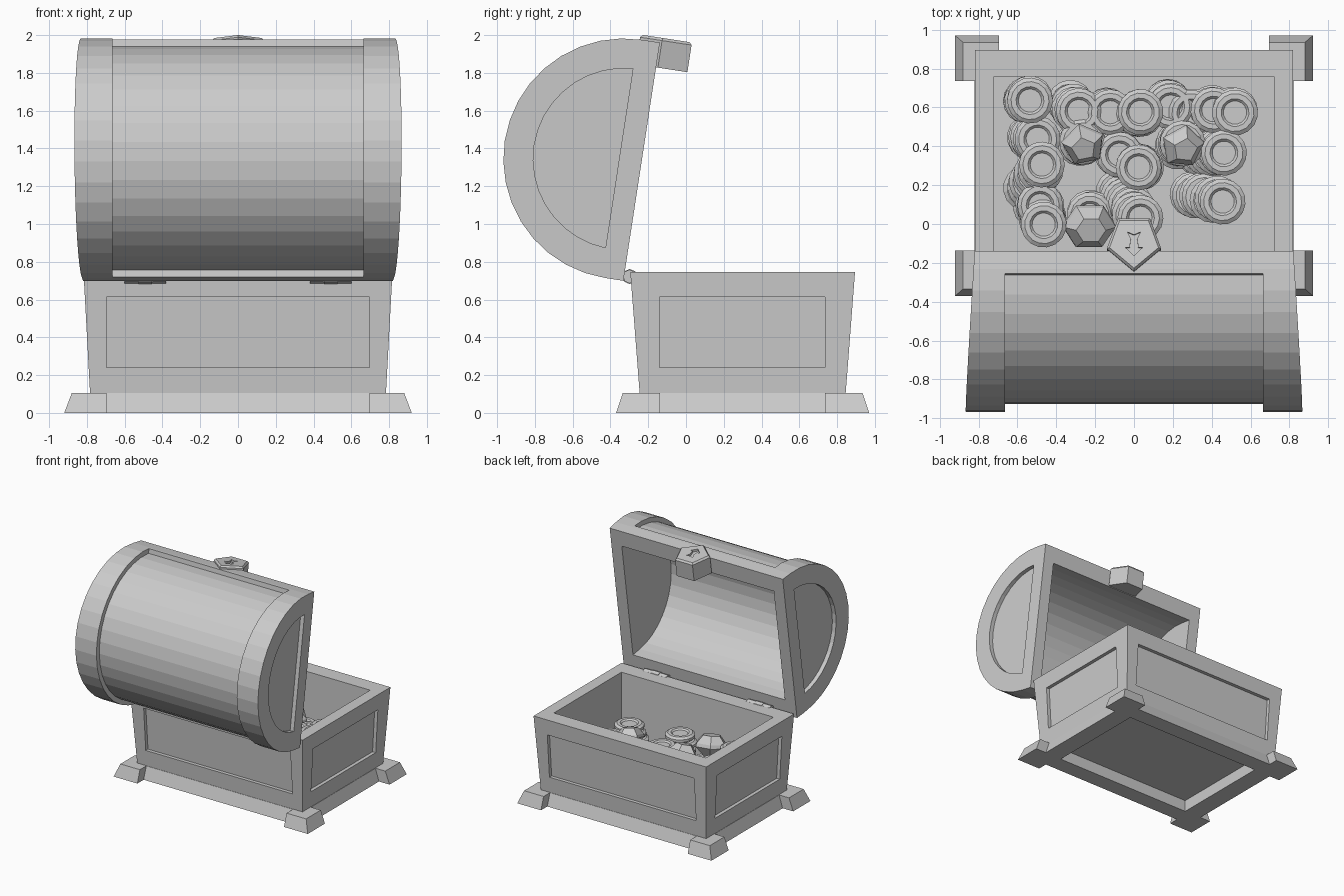
import bpy, bmesh, math, random
from mathutils import Vector

if "Cube" in bpy.data.objects:
    bpy.data.objects.remove(bpy.data.objects["Cube"])

random.seed(4)
grey = bpy.data.materials.new("plain_grey")
grey.diffuse_color = (0.6, 0.6, 0.6, 1)
grey.use_nodes = True
grey.node_tree.nodes["Principled BSDF"].inputs["Base Color"].default_value = grey.diffuse_color
CY = 0.30                      # centre of the box in y


def loft(name, loops):
    """Closed solid through equal-length loops of points."""
    bm = bmesh.new()
    rows = [[bm.verts.new(p) for p in loop] for loop in loops]
    n = len(rows[0])
    for a, b in zip(rows, rows[1:]):
        for i in range(n):
            j = (i + 1) % n
            bm.faces.new((a[i], a[j], b[j], b[i]))
    bm.faces.new(rows[0][::-1])
    bm.faces.new(rows[-1])
    bmesh.ops.recalc_face_normals(bm, faces=bm.faces)
    me = bpy.data.meshes.new(name)
    bm.to_mesh(me)
    bm.free()
    me.materials.append(grey)
    ob = bpy.data.objects.new(name, me)
    bpy.context.collection.objects.link(ob)
    return ob


def rect(x0, x1, y0, y1, z):
    return [(x0, y0, z), (x1, y0, z), (x1, y1, z), (x0, y1, z)]


def crect(hx, hy, z):
    return rect(-hx, hx, CY - hy, CY + hy, z)


def ring(r, z, n, k=1.0):
    return [(r * math.cos(2 * math.pi * i / n), k * r * math.sin(2 * math.pi * i / n), z) for i in range(n)]


def cut(ob, cutters):
    for c in cutters:
        c.hide_render = True
        m = ob.modifiers.new("cut", 'BOOLEAN')
        m.operation = 'DIFFERENCE'
        m.solver = 'EXACT'
        m.object = c
        bpy.context.view_layer.objects.active = ob
        bpy.ops.object.modifier_apply(modifier=m.name)
        bpy.data.objects.remove(c)


# Tapered box with hollow and recessed side panels
Z0, Z1 = 0.10, 0.747
hx = lambda z: 0.783 + 0.035 * (z - Z0) / (Z1 - Z0)
hy = lambda z: 0.545 + 0.050 * (z - Z0) / (Z1 - Z0)
box = loft("chest_box", [crect(hx(z), hy(z), z) for z in (Z0, Z1)])
cutters = [loft("hollow", [rect(-0.72, 0.72, -0.155, 0.76, z) for z in (0.14, 0.9)])]
D = 0.03
for s in (-1, 1):
    cutters.append(loft("panel", [rect(-0.695, 0.695, CY + s * (hy(z) - D), CY + s * 0.8, z) for z in (0.24, 0.613)]))
    cutters.append(loft("panel", [rect(s * (hx(z) - D), s * 1.0, -0.14, 0.735, z) for z in (0.24, 0.613)]))
cut(box, cutters)

# Plinth ring and corner feet
plinth = loft("plinth", [crect(0.82, 0.585, 0), crect(0.786, 0.548, 0.104)])
cut(plinth, [loft("recess", [crect(0.66, 0.44, z) for z in (-0.1, 0.2)])])
for sx in (-1, 1):
    for sy in (-1, 1):
        loft("corner_foot", [rect(sx * 0.695, sx * a, CY + sy * 0.437, CY + sy * b, z)
                             for a, b, z in ((0.92, 0.67, 0), (0.88, 0.635, 0.105))])

# Lid frame: u runs up the open rim, v goes back into the dome
T = math.radians(8.7)
O = Vector((0, -0.235, 1.33))
N = Vector((0, -math.cos(T), math.sin(T)))
U = Vector((0, math.sin(T), math.cos(T)))
VC = 0.095                     # centre of the dome arc


def at(x, v, u):
    return O + Vector((x, 0, 0)) + N * v + U * u


def dee(r, v0, n=18):
    a0 = math.asin(max(0.0, (v0 - VC) / r))
    pts = [(VC + r * math.sin(a), -r * math.cos(a))
           for a in (a0 + (math.pi - 2 * a0) * i / n for i in range(n + 1))]
    if v0 < VC:
        pts = [(v0, -r)] + pts + [(v0, r)]
    return pts


def lid_solid(name, profile, xa, xb):
    return loft(name, [[at(f(v), v, u) for v, u in profile] for f in (xa, xb)])


flare = lambda v: 0.82 + 0.063 * v
lid = lid_solid("domed_lid", dee(0.638, 0), lambda v: -flare(v), flare)
cutters = [lid_solid("lid_hollow", dee(0.50, -0.2), lambda v: -0.72, lambda v: 0.72),
           lid_solid("lid_band", dee(0.80, 0.118) + dee(0.598, 0.118)[::-1], lambda v: -0.665, lambda v: 0.665)]
for s in (-1, 1):
    cutters.append(lid_solid("lid_end", dee(0.48, 0.12),
                             lambda v: s * (flare(v) - 0.035), lambda v: s * 1.1))
cut(lid, cutters)

# Clasp with engraved keyhole
pent = [(0, -0.108), (0.14, 0.01), (0.082, 0.168), (-0.082, 0.168), (-0.14, 0.01)]


def clasp_loop(k, u, pts=pent):
    return [at(x * k, -(0.04 + (w - 0.04) * k), u) for x, w in pts]


clasp = loft("clasp", [clasp_loop(1, 0.505), clasp_loop(1, 0.65), clasp_loop(0.9, 0.664)])
half = [(0.034, 0.095), (0.016, 0.06), (0.022, 0.015), (0.045, 0.015)]
key = [(0, 0.08)] + half + [(0, -0.03)] + [(-x, w) for x, w in half[::-1]]
cut(clasp, [loft("keyhole", [clasp_loop(1, u, key) for u in (0.645, 0.75)])])

# Hinge knuckles
for s in (-1, 1):
    for k in range(3):
        a = 0.38 + 0.074 * k
        r = 0.04 if k % 2 else 0.036
        loft("hinge_knuckle", [[(s * x, -0.298 + p[0], 0.722 + p[1]) for p in ring(r, 0, 8)]
                               for x in (a, a + 0.072)])

# Coin stacks: x, y of top coin, count, lean per coin
H = 0.05
rim = [(0.06, 0.012), (0.072, 0.0), (0.098, 0.0), (0.118, 0.014)]
prof = rim + [(r, H - z) for r, z in rim[::-1]]
stacks = [(-0.54, 0.64, 7, 0.002, 0), (-0.29, 0.58, 6, 0.008, -0.008), (-0.13, 0.58, 6, 0.002, 0),
          (0.03, 0.57, 7, 0, 0), (0.19, 0.61, 5, 0.005, -0.003), (0.30, 0.58, 5, 0, 0),
          (0.41, 0.59, 6, 0.003, 0), (0.52, 0.58, 7, 0.004, 0), (0.47, 0.36, 7, 0.024, 0),
          (0.45, 0.12, 7, 0.026, -0.005), (0.03, 0.29, 7, 0, 0), (-0.07, 0.36, 6, 0.003, 0),
          (-0.47, 0.30, 7, 0.014, 0.02), (-0.50, 0.44, 6, 0.008, 0), (-0.48, 0.10, 6, 0.004, 0),
          (-0.47, 0.0, 7, 0, -0.006), (0.03, 0.03, 7, 0.018, -0.022), (-0.22, 0.05, 4, 0, 0),
          (-0.26, 0.43, 6, 0.004, 0.002), (0.25, 0.42, 6, 0.004, 0.003)]
mesh = None
for x, y, n, dx, dy in stacks:
    for i in range(n):
        if mesh is None:
            ob = loft("coin", [ring(r, z, 16) for r, z in prof])
            mesh = ob.data
        else:
            ob = bpy.data.objects.new("coin", mesh)
            bpy.context.collection.objects.link(ob)
        k = n - 1 - i
        ob.location = (x - dx * k + random.uniform(-.008, .008), y - dy * k + random.uniform(-.008, .008), 0.14 + H * i)
        ob.rotation_euler = (0, 0, random.uniform(0, 1))

# Cut gems lying on the coins
for x, y, z, r, n, k, rot in ((-0.26, 0.41, 0.53, 0.115, 5, 1, (0.3, -0.15, 0.5)),
                              (0.25, 0.40, 0.53, 0.115, 5, 1, (0.3, 0.15, 0.2)),
                              (-0.23, -0.01, 0.42, 0.14, 6, 0.9, (0.25, 0.1, 0.0))):
    gem = loft("gem", [ring(r * f, r * h, n, k) for f, h in ((0.15, -0.8), (1, 0), (0.95, 0.2), (0.55, 0.65))])
    gem.location = (x, y, z)
    gem.rotation_euler = rot
